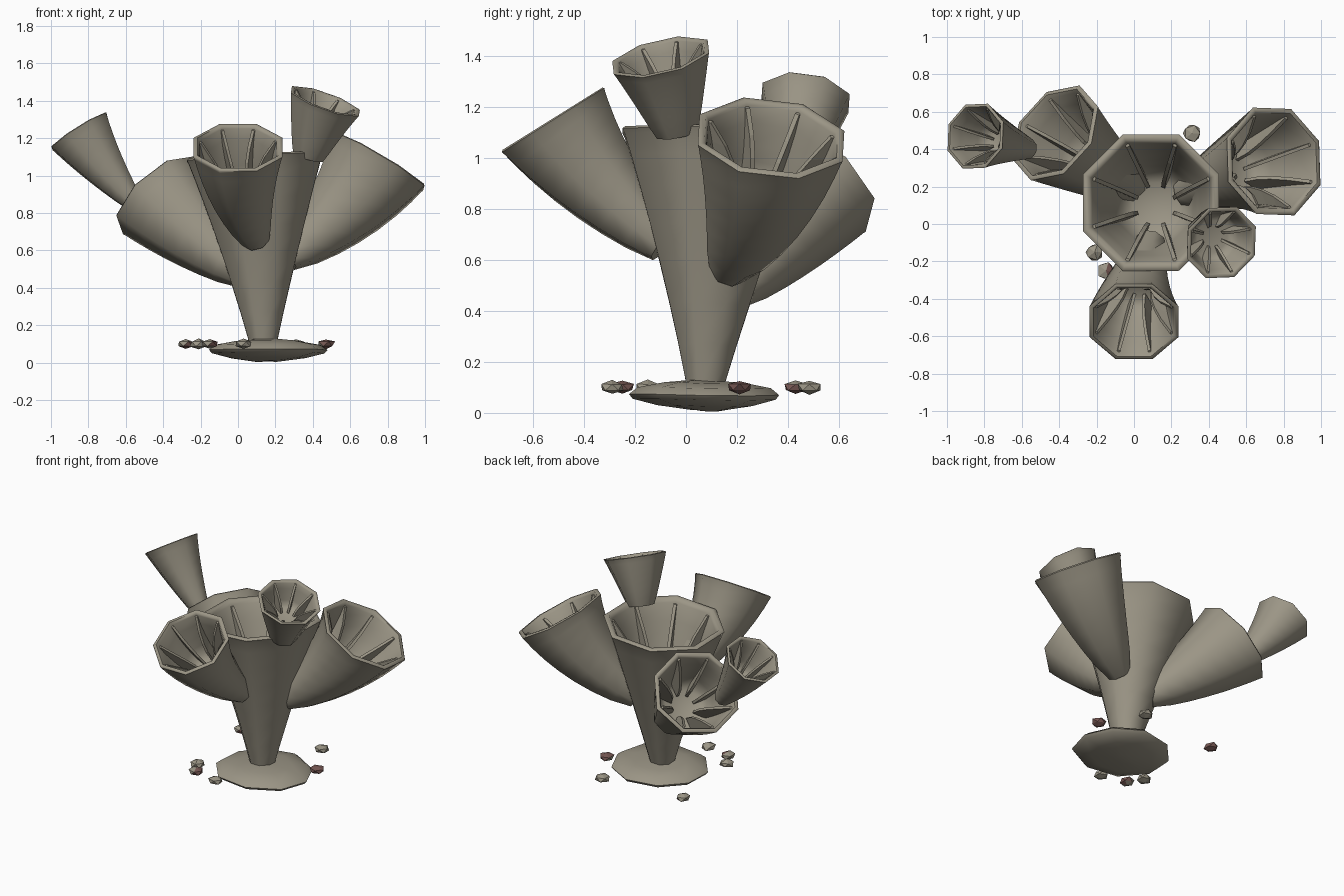
import bpy, bmesh, math, random
from mathutils import Vector

random.seed(4)
if "Cube" in bpy.data.objects:
    bpy.data.objects.remove(bpy.data.objects["Cube"])


def material(name, rgb):
    m = bpy.data.materials.new(name)
    m.use_nodes = True
    m.diffuse_color = (*rgb, 1)
    bsdf = m.node_tree.nodes["Principled BSDF"]
    bsdf.inputs["Base Color"].default_value = (*rgb, 1)
    bsdf.inputs["Roughness"].default_value = 0.9
    return m


STONE = material("warm grey stone", (0.33, 0.303, 0.238))
RUST = material("dull red stone", (0.18, 0.095, 0.085))
UP = Vector((0, 0, 1))
SIDES = 8


def finish(bm, name, smooth=None):
    bmesh.ops.recalc_face_normals(bm, faces=bm.faces)
    mesh = bpy.data.meshes.new(name)
    bm.to_mesh(mesh)
    bm.free()
    mesh.materials.append(STONE)
    ob = bpy.data.objects.new(name, mesh)
    bpy.context.collection.objects.link(ob)
    if smooth:
        bpy.ops.object.select_all(action='DESELECT')
        ob.select_set(True)
        bpy.context.view_layer.objects.active = ob
        bpy.ops.object.shade_smooth_by_angle(angle=math.radians(smooth))
    return ob


def skin(bm, rings):
    """Join successive rings with quads and cap both ends."""
    rings = [[bm.verts.new(p) for p in ring] for ring in rings]
    n = len(rings[0])
    for a, b in zip(rings, rings[1:]):
        for i in range(n):
            j = (i + 1) % n
            bm.faces.new((a[i], a[j], b[j], b[i]))
    bm.faces.new(rings[0])
    bm.faces.new(rings[-1])


def cup(name, base, rim, normal, r_base, r_rim, flare, bend=0.45):
    """Hollow octagonal cup grown along a bent axis, with fins inside."""
    base, rim, normal = Vector(base), Vector(rim), Vector(normal).normalized()
    length = (rim - base).length
    mid = rim - normal * length * bend

    def radius(t):
        return r_base + (r_rim - r_base) * t ** flare

    def place(t, r, angle, side=0.0):
        centre = base * (1 - t) ** 2 + mid * 2 * t * (1 - t) + rim * t * t
        tangent = (mid - base) * (1 - t) + (rim - mid) * t
        turn = UP.rotation_difference(tangent)
        c, s = math.cos(angle), math.sin(angle)
        return centre + turn @ Vector((r * c - side * s, r * s + side * c, 0))

    angles = [math.tau * (i + 0.5) / SIDES for i in range(SIDES)]
    floor = 0.5
    wall = 0.11 * r_rim
    outer = [(t, radius(t)) for t in (0, 0.15, 0.3, 0.45, 0.6, 0.75, 0.88, 0.97)]
    lip = [(0.99, r_rim), (1.0, r_rim - wall * 0.25), (1.0, r_rim - wall * 0.8)]
    inner = [(t, radius(t) - wall) for t in (0.97, 0.85, 0.7, 0.6, floor)]
    bowl = [(floor - 0.04, (radius(floor) - wall) * 0.7)]
    bm = bmesh.new()
    skin(bm, [[place(t, r, a) for a in angles]
              for t, r in outer + lip + inner + bowl])
    finish(bm, name, 60)

    # radial fins, one at each corner of the cup
    bm = bmesh.new()
    half = 0.02 * r_rim + 0.003
    for a in angles:
        rings = []
        for t in (floor - 0.02, 0.6, 0.7, 0.82, 0.96):
            k = max(0, (t - floor) / (0.96 - floor))
            r_out = radius(t) - wall * 0.7
            r_in = min(r_rim * (0.26 + 0.56 * k ** 1.5), r_out - 0.01)
            rings.append([place(t, r_out, a, -half), place(t, r_out, a, half),
                          place(t, r_in, a, half), place(t, r_in, a, -half)])
        skin(bm, rings)
    finish(bm, name + "_fins")


# cups: base, rim centre, rim direction, base and rim radius, flare
cup("main_cup", (0.135, 0.075, 0.10), (0.09, 0.115, 1.11), (-0.06, 0.02, 1), 0.078, 0.395, 1.03)
cup("front_cup", (0.095, -0.085, 0.66), (0.0, -0.525, 1.155), (0, -0.53, 0.85), 0.078, 0.257, 0.85)
cup("right_cup", (0.04, 0.17, 0.47), (-0.425, 0.49, 0.90), (-0.6, 0.45, 0.68), 0.08, 0.29, 0.8)
cup("left_cup", (0.26, 0.165, 0.56), (0.75, 0.335, 1.085), (0.5, 0.11, 0.85), 0.078, 0.31, 0.8)
cup("right_bud", (-0.56, 0.40, 0.86), (-0.85, 0.47, 1.24), (-0.53, 0.13, 0.84), 0.055, 0.187, 0.95)
cup("left_bud", (0.375, -0.035, 1.10), (0.468, -0.1, 1.40), (0.33, -0.22, 0.92), 0.088, 0.208, 0.9)

# uneven flat foot
wobble = [random.uniform(0.94, 1.06) for _ in range(9)]
bm = bmesh.new()
foot_rings = []
for r, z in ((0.06, 0.008), (0.2, 0.027), (0.3, 0.052), (0.315, 0.07), (0.28, 0.097), (0.17, 0.117), (0.07, 0.125)):
    foot_rings.append([(0.155 + r * w * 1.06 * math.cos(math.tau * i / 9),
                        0.078 + r * w * 0.94 * math.sin(math.tau * i / 9),
                        z + (w - 1) * 0.08)
                       for i, w in enumerate(wobble)])
skin(bm, foot_rings)
finish(bm, "foot", 80)

# scattered pebbles: position, then the direction and limit of the red side
EAST = Vector((1, 0, 0))
EAST_LOW = Vector((0.6, 0, -0.8))
pebbles = [(-0.15, -0.25, EAST, 0.2), (-0.21, -0.15, None, 0),
           (0.31, 0.485, None, 0), (-0.28, 0.43, EAST_LOW, 0),
           (0.03, -0.29, None, 0), (0.47, 0.21, EAST, -0.6)]
for i, (x, y, red_side, limit) in enumerate(pebbles):
    bm = bmesh.new()
    bmesh.ops.create_icosphere(bm, subdivisions=1, radius=0.051)
    for v in bm.verts:
        v.co *= random.uniform(0.85, 1.1)
        v.co.z *= 0.55
        v.co += Vector((x, y, 0.1))
    ob = finish(bm, f"pebble_{i + 1}")
    if red_side:
        ob.data.materials.append(RUST)
        for face in ob.data.polygons:
            face.material_index = int(face.normal.dot(red_side) > limit)
